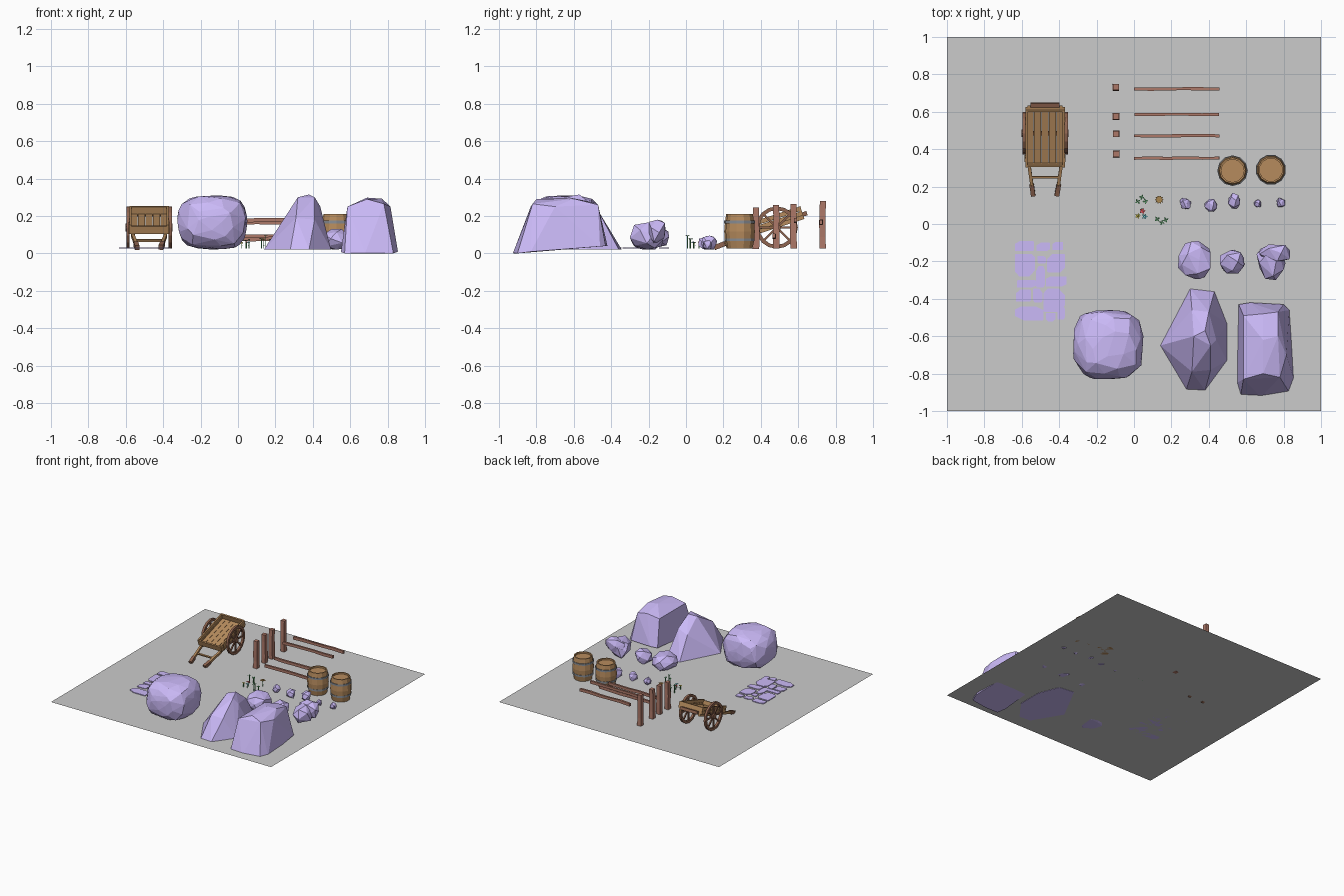
import bpy, bmesh, math, random
from mathutils import Vector as V, Matrix as M

if "Cube" in bpy.data.objects:
    bpy.data.objects.remove(bpy.data.objects["Cube"])

random.seed(4)
G = 0.025  # height of the base plane
MATS = {}
COLS = dict(rock=(.60, .49, .94), wood=(.47, .26, .11), dark=(.28, .13, .08), red_wood=(.42, .19, .14),
            iron=(.25, .27, .30), green=(.10, .45, .15), red=(.85, .08, .10), yellow=(.9, .75, .1),
            cyan=(.2, .75, .85), brown=(.40, .24, .08))


def finish(name, bm, col=None):
    bmesh.ops.remove_doubles(bm, verts=bm.verts, dist=1e-5)
    bmesh.ops.recalc_face_normals(bm, faces=bm.faces)
    me = bpy.data.meshes.new(name)
    bm.to_mesh(me)
    bm.free()
    ob = bpy.data.objects.new(name, me)
    bpy.context.collection.objects.link(ob)
    if col:
        if col not in MATS:
            MATS[col] = bpy.data.materials.new(col)
            MATS[col].diffuse_color = (*COLS[col], 1)
        me.materials.append(MATS[col])
    return ob


def box(bm, lo, hi, mat=M()):
    lo, hi = V(lo), V(hi)
    size = M.Diagonal((*(hi - lo), 1))
    bmesh.ops.create_cube(bm, size=1, matrix=mat @ M.Translation((lo + hi) / 2) @ size)


def beam(bm, a, b, w, h, segs=1, jit=0, mat=M()):
    # square bar from a to b, optionally hewn unevenly
    a, b = V(a), V(b)
    d = (b - a).normalized()
    side = d.cross(V((0, 0, 1)) if abs(d.z) < .9 else V((0, 1, 0))).normalized()
    up = side.cross(d)
    rings = []
    for i in range(segs + 1):
        c = a.lerp(b, i / segs) + V([random.uniform(-jit, jit) for _ in range(3)])
        k = 1 + random.uniform(-jit, jit) * 40
        rings.append([bm.verts.new(mat @ (c + side * (s * w * k / 2) + up * (t * h * k / 2)))
                      for s, t in ((-1, -1), (1, -1), (1, 1), (-1, 1))])
    for r, q in zip(rings, rings[1:]):
        for j in range(4):
            bm.faces.new((r[j], r[(j + 1) % 4], q[(j + 1) % 4], q[j]))
    bm.faces.new(rings[0][::-1])
    bm.faces.new(rings[-1])


def lathe(bm, prof, n, mat=M(), closed=False):
    rings = [[bm.verts.new(mat @ V((r * math.cos(2 * math.pi * k / n), r * math.sin(2 * math.pi * k / n), z)))
              for k in range(n)] for r, z in prof]
    pairs = list(zip(rings, rings[1:])) + ([(rings[-1], rings[0])] if closed else [])
    for r, q in pairs:
        for k in range(n):
            bm.faces.new((r[k], r[(k + 1) % n], q[(k + 1) % n], q[k]))


def hull(bm, pts):
    vs = [bm.verts.new(p) for p in pts]
    bmesh.ops.convex_hull(bm, input=vs)
    bmesh.ops.delete(bm, geom=[v for v in bm.verts if not v.link_faces], context='VERTS')


def boulder(bm, lo, hi, n, p=3, jit=.12):
    # facetted boulder: scattered points on a superellipsoid, fitted to its bounds
    pts = []
    for i in range(n):
        z = 1 - 2 * (i + .5) / n
        t, r = i * 2.39996 + random.uniform(-.2, .2), math.sqrt(1 - z * z)
        d = V((r * math.cos(t), r * math.sin(t), z))
        pts.append(d * sum(abs(c) ** p for c in d) ** (-1 / p) * (1 + random.uniform(-jit, jit)))
    mn = [min(q[k] for q in pts) for k in range(3)]
    mx = [max(q[k] for q in pts) for k in range(3)]
    hull(bm, [[lo[k] + (q[k] - mn[k]) / (mx[k] - mn[k]) * (hi[k] - lo[k]) for k in range(3)] for q in pts])


# base plane
bm = bmesh.new()
bmesh.ops.create_grid(bm, x_segments=1, y_segments=1, size=1, matrix=M.Translation((0, 0, G)))
finish("base_plane", bm)

# large rocks
bm = bmesh.new()
boulder(bm, (-.325, -.83, .02), (.05, -.46, .31), 90, 3.2, .025)
finish("round_boulder", bm, "rock")
bm = bmesh.new()
base = [(.3, -.345), (.43, -.36), (.497, -.53), (.497, -.73), (.38, -.89), (.28, -.885), (.14, -.65)]
hull(bm, [(x, y, .022) for x, y in base] +
     [(.32, -.6, .3), (.38, -.57, .315), (.41, -.65, .3), (.28, -.68, .2), (.44, -.62, .25),
      (.31, -.79, .19), (.41, -.78, .18), (.4, -.47, .23), (.31, -.46, .2)])
finish("peaked_boulder", bm, "rock")
bm = bmesh.new()
base = [(.56, -.43), (.62, -.42), (.8, -.43), (.83, -.46), (.855, -.83), (.83, -.9), (.68, -.925), (.57, -.91), (.55, -.85)]
hull(bm, [(x, y, .04 + .075 * (y + .42)) for x, y in base] + [(.57, -.92, 0), (.68, -.92, 0), (.83, -.9, 0)] +
     [(.585, -.49, .25), (.69, -.48, .27), (.77, -.47, .26), (.585, -.83, .25), (.69, -.62, .298),
      (.69, -.8, .29), (.77, -.6, .292), (.78, -.82, .265), (.815, -.7, .25)])
finish("long_boulder", bm, "rock")

# medium rocks, the last one stepped
bm = bmesh.new()
boulder(bm, (.235, -.295, .02), (.41, -.09, .15), 24)
finish("medium_rock_left", bm, "rock")
bm = bmesh.new()
boulder(bm, (.46, -.265, .02), (.59, -.14, .13), 16, 4)
finish("medium_rock_middle", bm, "rock")
bm = bmesh.new()
boulder(bm, (.655, -.3, .02), (.81, -.12, .165), 18, 4)
boulder(bm, (.67, -.2, .05), (.835, -.11, .18), 16, 5)
finish("medium_rock_right", bm, "rock")

# small rocks
for i, (x, y, rx, ry, h) in enumerate([(.275, .11, .03, .03, .055), (.41, .1, .034, .034, .06),
                                       (.535, .125, .032, .042, .07), (.66, .11, .02, .02, .04),
                                       (.785, .115, .022, .025, .045)]):
    bm = bmesh.new()
    boulder(bm, (x - rx, y - ry, G - .005), (x + rx, y + ry, G + h), 16)
    finish(f"small_rock_{i}", bm, "rock")

# flagstones: x0, x1, y0, y1 in hundredths
STONES = [(-63.5, -53.5, -14.5, -9), (-52, -45, -14.5, -10), (-43.5, -38, -14, -9.5),
          (-63.5, -53, -28, -16), (-51.5, -47, -21, -17), (-46.5, -37, -26, -16),
          (-52.5, -47.5, -34, -22.5), (-47, -36, -33.5, -28), (-62.5, -52.5, -34, -30),
          (-63, -55, -41.5, -35), (-54, -49, -42, -34.5), (-48.5, -37, -47, -34.5),
          (-63.5, -48.5, -51.5, -44), (-47, -42, -52, -47.5), (-41, -37, -51, -44)]
bm = bmesh.new()
for x0, x1, y0, y1 in STONES:
    w, d = x1 - x0, y1 - y0
    pts = []
    for u, v in ((0, 0), (1, 0), (1, 1), (0, 1)):
        c = .3 * random.random()
        cx, cy = x0 + w * u, y0 + d * v
        ix, iy = w * c * (1 - 2 * u), d * c * (1 - 2 * v)
        pts += [(cx + ix, cy), (cx, cy + iy)] if u == v else [(cx, cy + iy), (cx + ix, cy)]
    # wind corners round the centre so the hull stays simple
    vs = [(x / 100, y / 100, z) for x, y in pts for z in (G, G + .006)]
    hull(bm, vs)
finish("flagstones", bm, "rock")

# fence posts and loose rails
for i, (y, h) in enumerate([(.73, .255), (.575, .24), (.482, .235), (.375, .22)]):
    bm = bmesh.new()
    beam(bm, (-.096, y, G), (-.096, y, G + h), .034, .034, 4, .0015)
    finish(f"fence_post_{i}", bm, "red_wood")
for i, (y, z) in enumerate([(.722, .165), (.585, .175), (.472, .09), (.352, .075)]):
    bm = bmesh.new()
    beam(bm, (0, y, z), (.457, y, z + .003), .016, .022, 5, .002)
    finish(f"fence_rail_{i}", bm, "red_wood")

# barrels with recessed lids and iron hoops
for i, (x, y) in enumerate([(.527, .285), (.732, .29)]):
    at = M.Translation((x, y, G)) @ M.Rotation(.26 * i, 4, 'Z')
    bm = bmesh.new()
    lathe(bm, [(0, 0), (.068, 0), (.077, .045), (.081, .092), (.077, .14), (.07, .185), (.061, .185), (.061, .172), (0, .172)], 12, at)
    finish(f"barrel_{i}", bm, "wood")
    bm = bmesh.new()
    for z, r in ((.04, .075), (.135, .0768)):
        lathe(bm, [(r, z), (r + .005, z), (r + .005, z + .015), (r, z + .015)], 12, at, True)
    finish(f"barrel_hoops_{i}", bm, "iron")

# handcart, tipped forward about its axle
T = M.Translation((-.475, .485, .138)) @ M.Rotation(math.radians(18), 4, 'X')
bm = bmesh.new()
for k in range(5):
    x = -.1 + k * .04
    box(bm, (x, -.17, .018), (x + .038, .155, .03), T)
box(bm, (-.105, -.17, .018), (.105, -.158, .062), T)
box(bm, (-.105, .143, .018), (.105, .155, .07), T)
for s in (-1, 1):
    for z in (.018, .045):
        box(bm, (s * .1 - .006, -.17, z), (s * .1 + .006, .155, z + .024), T)
finish("cart_bed", bm, "wood")
bm = bmesh.new()
for s in (-1, 1):
    beam(bm, (s * .085, .155, .008), (s * .085, -.16, .008), .018, .02, mat=T)
    beam(bm, (s * .088, -.16, .008), (s * .07, -.3, .004), .017, .02, mat=T)
    box(bm, (s * .103 - .007, -.14, .01), (s * .103 + .007, -.12, .066), T)
beam(bm, (-.083, -.245, .006), (.083, -.245, .006), .012, .012, mat=T)
finish("cart_shafts", bm, "wood")
bm = bmesh.new()
box(bm, (-.078, .155, .012), (.078, .178, .035), T)
for s in (-1, 1):
    beam(bm, (s * .072, -.29, .004), (s * .063, -.35, .001), .024, .026, 2, .001, T)
beam(bm, (-.12, 0, 0), (.12, 0, 0), .018, .018, mat=T)
finish("cart_dark_fittings", bm, "dark")
for s, side in ((-1, "left"), (1, "right")):
    W = M.Translation((-.475 + s * .113, .485, .138)) @ M.Rotation(math.pi / 2, 4, 'Y')
    bm = bmesh.new()
    lathe(bm, [(.093, -.009), (.113, -.009), (.113, .009), (.093, .009)], 16, W, True)
    lathe(bm, [(0, -.013), (.022, -.013), (.022, .013), (0, .013)], 10, W)
    for k in range(8):
        a = k * math.pi / 4
        d = V((math.cos(a), math.sin(a), 0))
        beam(bm, d * .015, d * .097, .012, .009, mat=W)
    finish(f"cart_wheel_{side}", bm, "dark")


def leaf(bm, c, a, ln, w, rise):
    d, s = V((math.cos(a), math.sin(a), 0)), V((-math.sin(a), math.cos(a), 0))
    c = V(c)
    z = V((0, 0, rise))
    bm.faces.new([bm.verts.new(p) for p in (c, c + d * ln / 2 + s * w + z / 2, c + d * ln + z, c + d * ln / 2 - s * w + z / 2)])


# leafy plants
for i, tips in enumerate([[(.02, .12, .09), (.06, .122, .075), (.042, .142, .07)],
                          [(.125, .026, .08), (.148, .008, .095), (.17, .022, .075)]]):
    bm = bmesh.new()
    for x, y, z in tips:
        beam(bm, (x, y, G), (x, y, z), .004, .004)
        for k in range(4):
            leaf(bm, (x, y, z - .004), k * math.pi / 2 + x * 30, .016, .005, .006)
    finish(f"leafy_plant_{i}", bm, "green")

# flowers: stems with petal heads
bm = bmesh.new()
heads = [(.045, .07, .06, .018, "red"), (.02, .043, .055, .016, "yellow"), (.057, .04, .058, .017, "cyan"),
         (.135, .13, .075, .024, "brown")]
for x, y, z, r, c in heads:
    beam(bm, (x, y, G), (x, y, z), .004, .004)
    leaf(bm, (x, y, G + .015), x * 40, .016, .004, .004)
finish("flower_stems", bm, "green")
for x, y, z, r, c in heads:
    bm = bmesh.new()
    n = 10 if c == "brown" else 5
    for k in range(n):
        leaf(bm, (x, y, z), 2 * math.pi * k / n, r, r * .3, .002)
    lathe(bm, [(0, z - .003), (r * .35, z - .001), (r * .3, z + .004), (0, z + .005)], 6, M.Translation((x, y, 0)))
    finish(f"{c}_flower", bm, c)

for m in bpy.data.materials:
    if m.users and not m.is_grease_pencil:
        m.use_nodes = True
        m.node_tree.nodes["Principled BSDF"].inputs["Base Color"].default_value = m.diffuse_color
